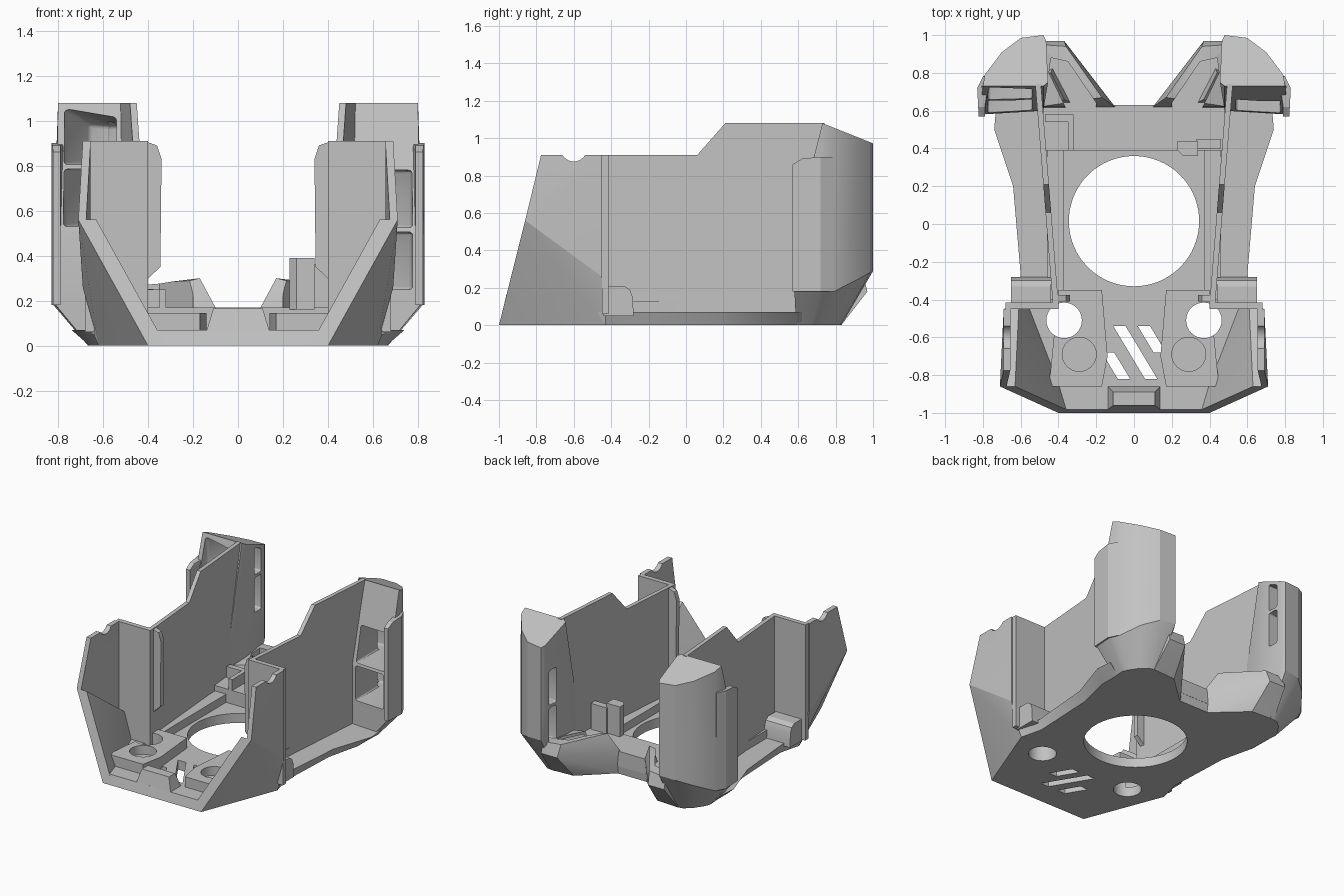
import bpy, bmesh, math

cube = bpy.data.objects.get("Cube")
if cube:
    bpy.data.objects.remove(cube, do_unlink=True)

grey = bpy.data.materials.new("plain grey")
grey.use_nodes = True
grey.diffuse_color = (0.54, 0.54, 0.54, 1)
grey.node_tree.nodes["Principled BSDF"].inputs["Base Color"].default_value = (0.54, 0.54, 0.54, 1)


def finish(name, bm):
    bmesh.ops.recalc_face_normals(bm, faces=bm.faces)
    mesh = bpy.data.meshes.new(name)
    bm.to_mesh(mesh)
    bm.free()
    mesh.materials.append(grey)
    ob = bpy.data.objects.new(name, mesh)
    bpy.context.collection.objects.link(ob)
    return ob


def hull(name, pts, side=1, round_off=0):
    """Convex solid around points, mirrored when side is -1."""
    bm = bmesh.new()
    for x, y, z in pts:
        bm.verts.new((x * side, y, z))
    bmesh.ops.convex_hull(bm, input=bm.verts)
    loose = [v for v in bm.verts if not v.link_faces]
    bmesh.ops.delete(bm, geom=loose, context='VERTS')
    bmesh.ops.dissolve_limit(bm, angle_limit=0.02, verts=bm.verts, edges=bm.edges)
    if round_off:
        bmesh.ops.bevel(bm, geom=bm.edges[:], offset=round_off, segments=3,
                        profile=0.5, affect='EDGES')
    return finish(name, bm)


def box(name, x, y, z, side=1):
    return hull(name, [(a, b, c) for a in x for b in y for c in z], side)


def loft(name, rings):
    """Closed solid through rings of equal length."""
    bm = bmesh.new()
    loops = [[bm.verts.new(p) for p in ring] for ring in rings]
    n = len(loops[0])
    for low, high in zip(loops, loops[1:]):
        for i in range(n):
            j = (i + 1) % n
            bm.faces.new((low[i], low[j], high[j], high[i]))
    bm.faces.new(loops[0][::-1])
    bm.faces.new(loops[-1])
    return finish(name, bm)


def prism(name, outline, z0, z1):
    return loft(name, [[(x, y, z) for x, y in outline] for z in (z0, z1)])


def disc(x, y, r, n=64):
    return [(x + r * math.cos(i * math.tau / n), y + r * math.sin(i * math.tau / n)) for i in range(n)]


def cut(ob, cutter):
    mod = ob.modifiers.new("cut", 'BOOLEAN')
    mod.operation, mod.solver, mod.object = 'DIFFERENCE', 'EXACT', cutter
    bpy.context.view_layer.objects.active = ob
    bpy.ops.object.modifier_apply(modifier=mod.name)
    bpy.data.objects.remove(cutter, do_unlink=True)


def both_sides(half, z):
    return [(x, y, z) for x, y in half] + [(-x, y, z) for x, y in reversed(half)]


# Floor plate with flared edges
low = [(0.4, -1), (0.62, -0.43), (0.58, -0.27), (0.6, 0.2), (0.66, 0.45), (0.66, 0.62), (0.1, 0.62)]
high = [(0.41, -0.982), (0.65, -0.43), (0.6, -0.27), (0.64, 0.2), (0.74, 0.5), (0.73, 0.62), (0.1, 0.63)]
floor = loft("floor_plate", [both_sides(low, 0), both_sides(high, 0.07)])
cut(floor, prism("hole", disc(0, 0.015, 0.345), -0.1, 0.3))

# Slanted vent slots
for x0, y0, y1 in ((-0.17, -0.68, -0.82), (-0.11, -0.54, -0.82), (0.02, -0.54, -0.68)):
    shift = (y0 - y1) * 0.6
    cut(floor, prism("vent", [(x0, y0), (x0 + 0.065, y0), (x0 + 0.065 + shift, y1), (x0 + shift, y1)], -0.1, 0.3))

# Raised rear deck and the hump at the front edge
hull("rear_deck", [(s * x, y, z) for s in (1, -1) for x, y in ((0.48, 0.39), (0.48, 0.62), (0.1, 0.63))
                   for z in (0.06, 0.17)])
hull("front_hump", [(s * x, y, z) for s in (1, -1) for x, y, z in
                    ((0.14, -0.983, 0.065), (0.11, -0.96, 0.165), (0.11, -0.89, 0.165), (0.14, -0.86, 0.065))])

for side, label in ((1, "left"), (-1, "right")):
    # Front mounting block with a through hole and a cup
    cut(floor, prism("hole", disc(side * 0.37, -0.51, 0.094, 32), -0.1, 0.3))
    block = hull(label + "_mount_block",
                 [(x, y, z) for x, y in ((0.17, -0.35), (0.17, -0.65), (0.14, -0.7), (0.17, -0.86),
                                         (0.45, -0.86), (0.4, -0.35)) for z in (0.06, 0.145)], side)
    cut(block, prism("hole", disc(side * 0.37, -0.51, 0.094, 32), -0.1, 0.3))
    cut(block, prism("cup", disc(side * 0.29, -0.69, 0.09, 32), 0.08, 0.3))
    box(label + "_side_deck", (0.37, 0.46), (-0.4, 0.42), (0.06, 0.13), side)

    # Front cheek: sloped lower slab and upright upper slab
    a, b, c, d = (0.4, -1, 0), (0.71, -0.86, 0.56), (0.69, -0.45, 0.26), (0.62, -0.43, 0)
    e, f = (0.69, -0.775, 0.91), (0.69, -0.45, 0.91)
    inward = lambda pts, w: pts + [(x - w, y, z) for x, y, z in pts]
    hull(label + "_cheek_lower", inward([a, b, c, d], 0.08), side)
    cheek = hull(label + "_cheek_upper", inward([b, e, f, c], 0.035), side)
    cut(cheek, loft("notch", [[(x, y, z) for y, z in disc(-0.6, 0.945, 0.07, 32)] for x in (-1, 1)]))

    # Cross panel and its inner flange
    box(label + "_cross_panel", (0.4, 0.68), (-0.45, -0.415), (0.06, 0.91), side)
    hull(label + "_inner_flange", [(x, y, z) for x, z in ((0.42, 0.28), (0.345, 0.35), (0.34, 0.83), (0.36, 0.89), (0.42, 0.91))
                                   for y in (-0.41, -0.375)], side)

    # Long side wall with stepped top
    profile = [(-0.42, 0.05), (-0.42, 0.91), (0.06, 0.91), (0.21, 1.08), (0.74, 1.08), (0.74, 0.05)]
    wall_x = lambda y: 0.4 + (y + 0.42) * 0.08
    loft(label + "_side_wall", [[(side * (wall_x(y) + t), y, z) for y, z in profile] for t in (0, 0.03)])

    # Rounded cover on the outer ledge
    hull(label + "_ledge_cover", [(x, y, z) for x in (0.44, 0.65)
                                  for y, z in ((-0.44, 0.05), (-0.44, 0.21), (-0.33, 0.21), (-0.3, 0.19),
                                               (-0.285, 0.15), (-0.28, 0.05))], side)

    # Rear pod
    plan = [(0.48, 0.6), (0.455, 0.75), (0.465, 0.97), (0.48, 1.0), (0.6, 0.985), (0.7, 0.91),
            (0.79, 0.79), (0.82, 0.72), (0.81, 0.58)]
    foot = [(0.5 + (x - 0.5) * 0.52, 0.6 + (y - 0.6) * 0.58, 0) for x, y in plan]
    belly = [(x, y, 0.18 + max(0, y - 0.8) * 0.55) for x, y in plan]
    crest = lambda y: 1.08 - max(0, y - 0.73) * 0.4
    top = [(min(x, 0.8), max(y, 0.73), crest(y)) for x, y in plan]
    shoulder = [(x, y, 0.5) for x, y in plan]
    pod = loft(label + "_rear_pod", [[(side * x, y, z) for x, y, z in ring] for ring in (foot, belly, shoulder, top)])

    # Two stacked windows open from the pod's front through to its inner face
    base = 0.25 if side > 0 else 0.53
    for z0, z1 in ((base, base + 0.255), (base + 0.275, base + 0.53)):
        room = ((0.54, 0.5), (0.78, 0.5), (0.77, 0.74), (0.66, 0.91), (0.54, 0.93))
        slot = ((0.4, 0.85), (0.4, 0.93), (0.58, 0.85), (0.58, 0.93))
        for outline in (room, slot):
            cut(pod, hull("window", [(x, y, z) for x, y in outline for z in (z0, min(z1, crest(y) - 0.025))],
                          side, 0.015))

    # Outer lip of the pod
    hull(label + "_pod_lip", [(x, y, z) for x, y, t in ((0.79, 0.57, 0.86), (0.822, 0.57, 0.86), (0.79, 0.62, 0.89),
                                                        (0.825, 0.62, 0.89), (0.83, 0.72, 0.9), (0.798, 0.785, 0.9),
                                                        (0.77, 0.76, 0.9)) for z in (0.18, t)], side)

    # Rear lobe with an open channel
    lobe = hull(label + "_rear_lobe",
                [(0.1, 0.6, 0), (0.34, 0.82, 0), (0.52, 0.83, 0), (0.52, 0.6, 0), (0.1, 0.62, 0.17),
                 (0.37, 0.97, 0.18), (0.5, 0.97, 0.18), (0.17, 0.67, 0.3), (0.36, 0.94, 0.27),
                 (0.5, 0.95, 0.26), (0.5, 0.62, 0.22)], side)
    cut(lobe, hull("channel", [(x, y, z) for x, y in ((0.2, 0.64), (0.35, 0.86), (0.44, 0.88), (0.45, 0.8), (0.33, 0.55), (0.2, 0.55))
                               for z in (0.17, 0.5)], side))
    hull(label + "_channel_ridge", [(0.33, 0.64, 0.15), (0.43, 0.83, 0.15), (0.47, 0.8, 0.15), (0.4, 0.64, 0.15),
                                    (0.37, 0.66, 0.24), (0.44, 0.8, 0.24)], side)

# Interior brackets
hull("left_post", [(x, y, z) for x, y in ((0.23, 0.39), (0.26, 0.36), (0.34, 0.36), (0.34, 0.44), (0.23, 0.44))
                   for z in (0.16, 0.39)])
box("left_post_arm", (0.33, 0.46), (0.4, 0.45), (0.16, 0.36))
box("right_bracket", (0.32, 0.47), (0.54, 0.58), (0.16, 0.25), -1)
box("right_bracket_side", (0.32, 0.35), (0.39, 0.55), (0.16, 0.25), -1)

# Smooth the round surfaces while keeping edges crisp
bpy.ops.object.select_all(action='DESELECT')
for ob in bpy.context.scene.objects:
    if ob.type == 'MESH' and ob.data.materials and ob.data.materials[0] == grey:
        ob.select_set(True)
        bpy.context.view_layer.objects.active = ob
bpy.ops.object.shade_smooth_by_angle(angle=math.radians(25))
